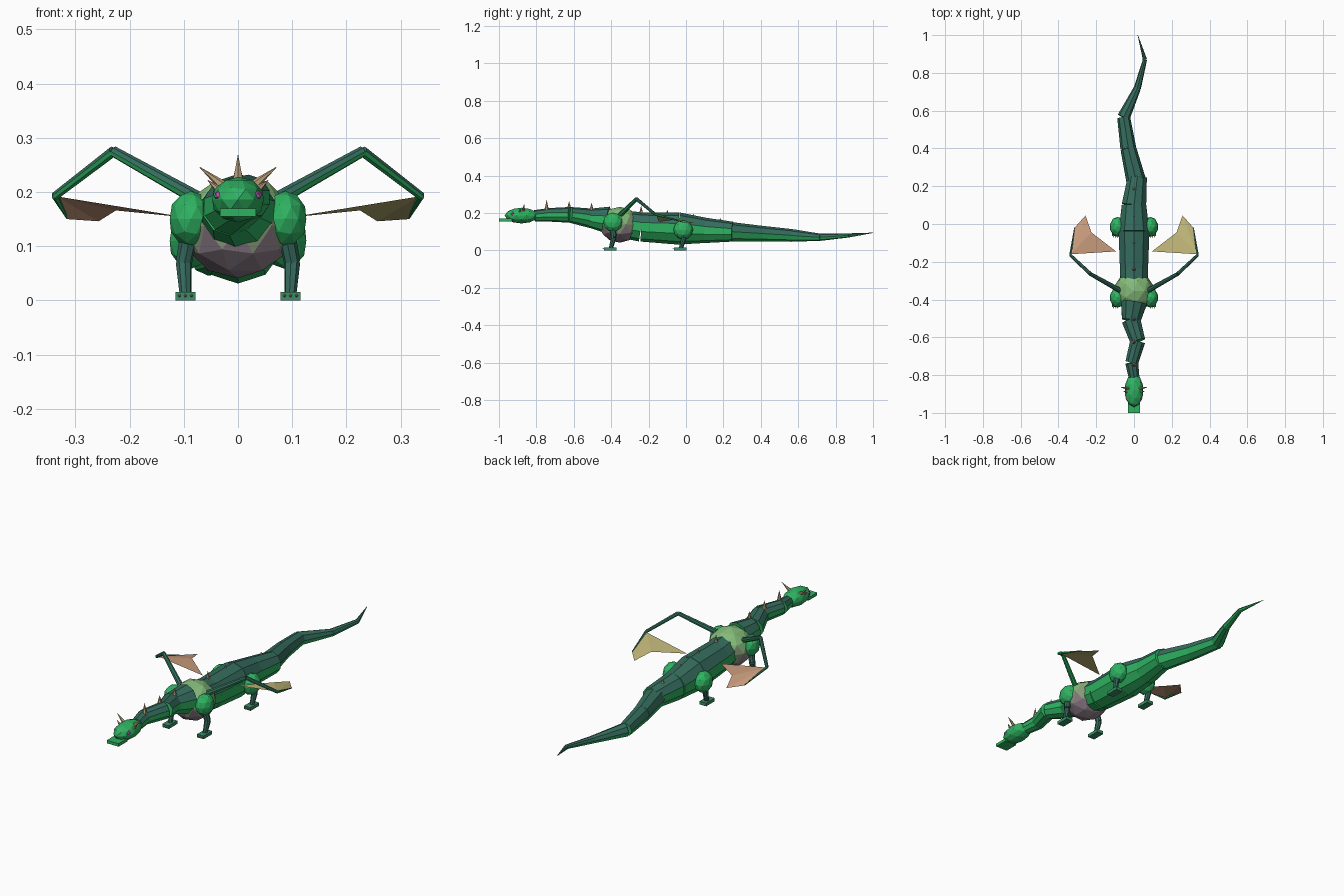
import bpy, bmesh
from mathutils import Vector, Matrix

if "Cube" in bpy.data.objects:
    bpy.data.objects.remove(bpy.data.objects["Cube"])


def material(name, rgb):
    m = bpy.data.materials.new(name)
    m.diffuse_color = (*rgb, 1)
    m.use_nodes = True
    m.node_tree.nodes["Principled BSDF"].inputs["Base Color"].default_value = m.diffuse_color
    return m


GREEN = material("scale_green", (0.028, 0.45, 0.12))
FOOT = material("foot_green", (0.045, 0.27, 0.13))
TEAL = material("back_teal", (0.036, 0.15, 0.11))
PALE = material("pale_green", (0.23, 0.49, 0.19))
MOSS = material("moss_grey", (0.25, 0.32, 0.19))
GREY = material("mauve_grey", (0.27, 0.21, 0.25))
TAN = material("wing_tan", (0.58, 0.33, 0.20))
OLIVE = material("wing_olive", (0.53, 0.47, 0.19))
HORN = material("horn", (0.48, 0.34, 0.19))
PINK = material("eye_pink", (0.60, 0.12, 0.55))

BODY = [(0.3, TEAL), (-2, GREEN)]                  # teal back, green sides and belly
CHEST = [(0.3, PALE), (-0.3, MOSS), (-2, GREY)]    # pale top fading to a grey underside


def finish(bm, name, *bands):
    """Make the object; bands are (lowest upward tilt, material) from top to bottom."""
    bm.normal_update()
    me = bpy.data.meshes.new(name)
    for f in bm.faces:
        f.material_index = next(i for i, (low, _) in enumerate(bands) if f.normal.z > low)
    bm.to_mesh(me)
    bm.free()
    for _, mat in bands:
        me.materials.append(mat)
    ob = bpy.data.objects.new(name, me)
    bpy.context.collection.objects.link(ob)
    return ob


def plain(mat):
    return [(-2, mat)]


def add_tube(bm, a, b, r1, r2, sides):
    """Tapered tube from a to b."""
    a, b = Vector(a), Vector(b)
    d = b - a
    rot = d.to_track_quat('Z', 'Y').to_matrix().to_4x4()
    bmesh.ops.create_cone(bm, cap_ends=True, segments=sides, radius1=r1, radius2=r2,
                          depth=d.length, matrix=Matrix.Translation((a + b) / 2) @ rot)


def tube_chain(name, joints, bands=BODY, sides=10):
    """Separate tapered segments through (x, y, z, radius) joints."""
    bm = bmesh.new()
    for p, q in zip(joints, joints[1:]):
        add_tube(bm, p[:3], q[:3], p[3], q[3], sides)
    return finish(bm, name, *bands)


def ball(name, loc, size, bands, sub):
    bm = bmesh.new()
    bmesh.ops.create_icosphere(bm, subdivisions=sub, radius=1,
                               matrix=Matrix.Translation(loc) @ Matrix.Diagonal((*size, 1)))
    return finish(bm, name, *bands)


def box(name, loc, size, mat):
    bm = bmesh.new()
    bmesh.ops.create_cube(bm, size=1,
                          matrix=Matrix.Translation(loc) @ Matrix.Diagonal((*size, 1)))
    return finish(bm, name, *plain(mat))


# Neck, trunk and tail
tube_chain("neck", [(0, -0.81, 0.185, 0.03), (-0.012, -0.735, 0.19, 0.036),
                    (0.02, -0.62, 0.19, 0.042), (-0.015, -0.51, 0.172, 0.052),
                    (0, -0.415, 0.162, 0.072)])
tube_chain("trunk", [(0, -0.40, 0.15, 0.072), (0, -0.24, 0.125, 0.078),
                     (0, -0.04, 0.117, 0.086), (0, 0.10, 0.107, 0.068),
                     (0.018, 0.25, 0.10, 0.053)])
tube_chain("tail", [(0.01, 0.235, 0.10, 0.052), (-0.03, 0.40, 0.09, 0.042),
                    (-0.055, 0.565, 0.08, 0.034), (0.018, 0.72, 0.07, 0.019),
                    (0.058, 0.87, 0.08, 0.011), (0.02, 1.0, 0.094, 0.001)], sides=8)
ball("chest", (0, -0.355, 0.137), (0.105, 0.11, 0.096), CHEST, 2)

# Head with snout
ball("head", (0, -0.88, 0.186), (0.05, 0.09, 0.042), plain(GREEN), 2)
box("snout", (0, -0.965, 0.162), (0.066, 0.07, 0.015), GREEN)

# Spines along the back: y, base z, tip z
bm = bmesh.new()
for y, z0, z1 in [(-0.745, 0.215, 0.268), (-0.625, 0.22, 0.262), (-0.505, 0.21, 0.254),
                  (-0.24, 0.19, 0.238), (-0.10, 0.185, 0.215), (0.04, 0.17, 0.195),
                  (0.185, 0.15, 0.172)]:
    add_tube(bm, (0, y, z0), (0, y, z1), 0.012, 0.0005, 6)
finish(bm, "back_spines", *plain(HORN))

for s, side, hide in ((-1, "left", TAN), (1, "right", OLIVE)):
    # Eyes and horns
    ball(side + "_eye", (s * 0.034, -0.925, 0.194), (0.011, 0.013, 0.01), plain(PINK), 1)
    tube_chain(side + "_horn", [(s * 0.026, -0.87, 0.21, 0.010),
                                (s * 0.071, -0.865, 0.246, 0.0005)], plain(HORN), 6)
    tube_chain(side + "_cheek_horn", [(s * 0.034, -0.89, 0.203, 0.008),
                                      (s * 0.056, -0.885, 0.222, 0.0005)], plain(HORN), 6)

    # Legs: thigh, shin, foot and claws
    for part, y, zt in (("front", -0.39, 0.15), ("back", -0.015, 0.11)):
        name = f"{part}_{side}_"
        ball(name + "thigh", (s * 0.087, y, zt), (0.041, 0.053, 0.052), plain(GREEN), 2)
        tube_chain(name + "shin", [(s * 0.088, y - 0.005, zt - 0.02, 0.017),
                                   (s * 0.1, y + 0.005, 0.07, 0.015),
                                   (s * 0.097, y - 0.012, 0.012, 0.011)], plain(TEAL), 8)
        box(name + "foot", (s * 0.097, y - 0.015, 0.008), (0.037, 0.068, 0.016), FOOT)
        bm = bmesh.new()
        for i in (-1, 0, 1):
            x = s * 0.097 + i * 0.011
            add_tube(bm, (x, y - 0.048, 0.009), (x, y - 0.058, 0.008), 0.003, 0.0005, 5)
        finish(bm, name + "claws", *plain(HORN))

    # Wing: arm, outer finger and membrane
    tube_chain(side + "_wing_arm", [(s * 0.06, -0.36, 0.18, 0.014),
                                    (s * 0.23, -0.265, 0.275, 0.01),
                                    (s * 0.337, -0.165, 0.193, 0.008)], sides=8)
    tube_chain(side + "_wing_finger", [(s * 0.337, -0.165, 0.193, 0.007),
                                       (s * 0.315, -0.02, 0.152, 0.002)], sides=6)
    bm = bmesh.new()
    wrist, inner, notch, tip, outer = [bm.verts.new((s * x, y, z)) for x, y, z in (
        (0.335, -0.16, 0.192), (0.095, -0.145, 0.153), (0.225, -0.045, 0.166),
        (0.257, 0.045, 0.146), (0.315, -0.02, 0.15))]
    for tri in ((wrist, notch, inner), (wrist, tip, notch), (wrist, outer, tip)):
        bm.faces.new(tri if s < 0 else tri[::-1])
    finish(bm, side + "_wing_membrane", *plain(hide))
